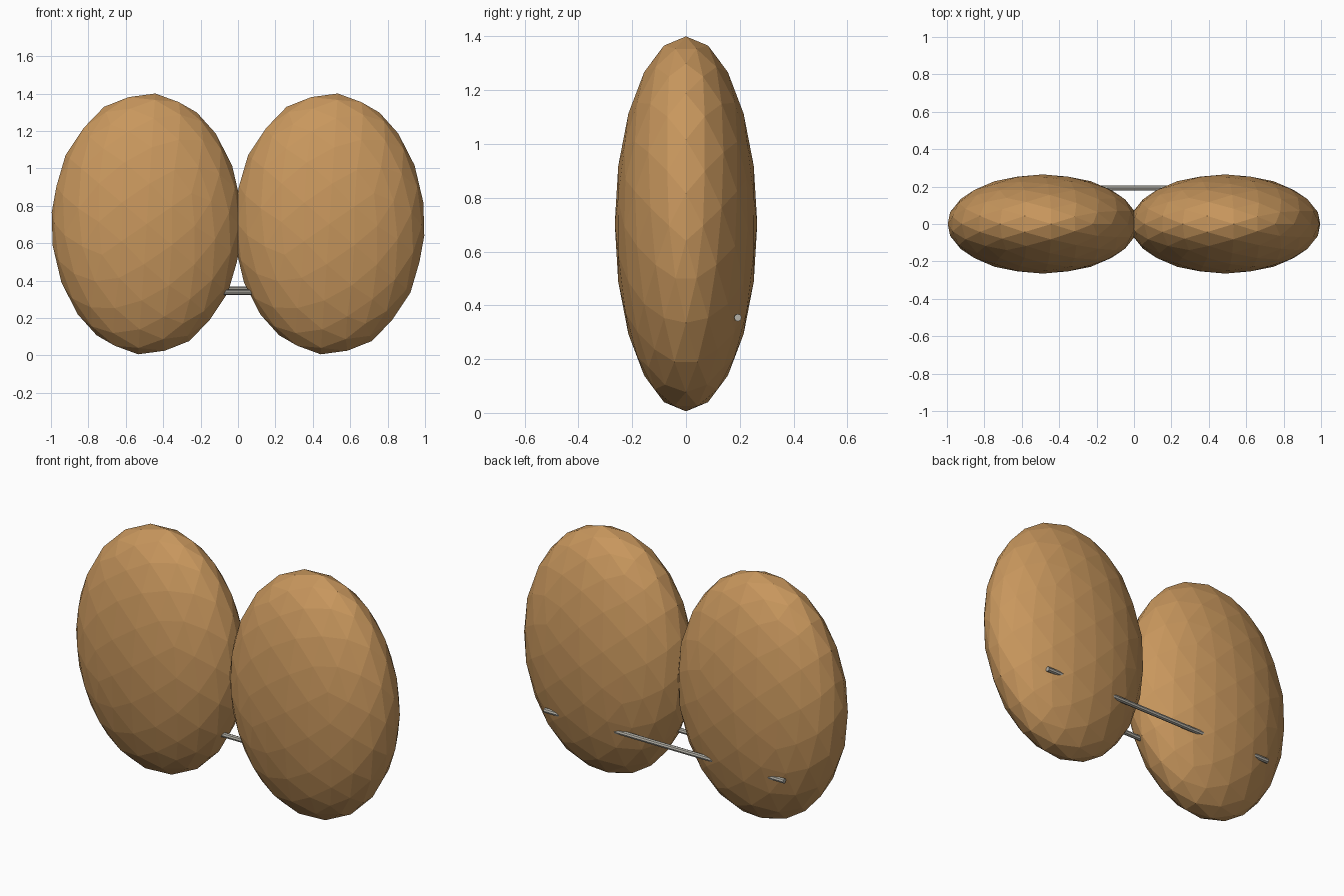
import bpy, bmesh, math
from mathutils import Matrix

if "Cube" in bpy.data.objects:
    bpy.data.objects.remove(bpy.data.objects["Cube"])


def material(name, rgb):
    m = bpy.data.materials.new(name)
    m.diffuse_color = (*rgb, 1)
    m.use_nodes = True
    m.node_tree.nodes["Principled BSDF"].inputs["Base Color"].default_value = m.diffuse_color
    return m


tan = material("tan", (0.58, 0.31, 0.11))
grey = material("warm grey", (0.46, 0.44, 0.39))


def add_object(name, bm, mat):
    mesh = bpy.data.meshes.new(name)
    bm.to_mesh(mesh)
    bm.free()
    mesh.materials.append(mat)
    bpy.context.collection.objects.link(bpy.data.objects.new(name, mesh))


# Two flattened faceted pods, side by side
for name, side in (("left_pod", -1), ("right_pod", 1)):
    bm = bmesh.new()
    bmesh.ops.create_icosphere(bm, subdivisions=3, radius=1)
    # Turn the sphere so an edge midpoint sits at the top, then stretch it
    turn = Matrix.Rotation(math.atan(2) / 2, 4, 'Y')
    stretch = Matrix.Diagonal((0.51, 0.265, 0.70, 1))
    bm.transform(Matrix.Translation((0.488 * side, 0, 0.703)) @ stretch @ turn)
    add_object(name, bm, tan)

# Thin rods running through both pods
for name, y, z in (("back_rod", 0.193, 0.354), ("middle_rod", -0.035, 0.338)):
    bm = bmesh.new()
    bmesh.ops.create_cone(bm, cap_ends=True, segments=8,
                          radius1=0.014, radius2=0.014, depth=1.52)
    bm.transform(Matrix.Translation((0, y, z)) @ Matrix.Rotation(math.pi / 2, 4, 'Y'))
    add_object(name, bm, grey)
